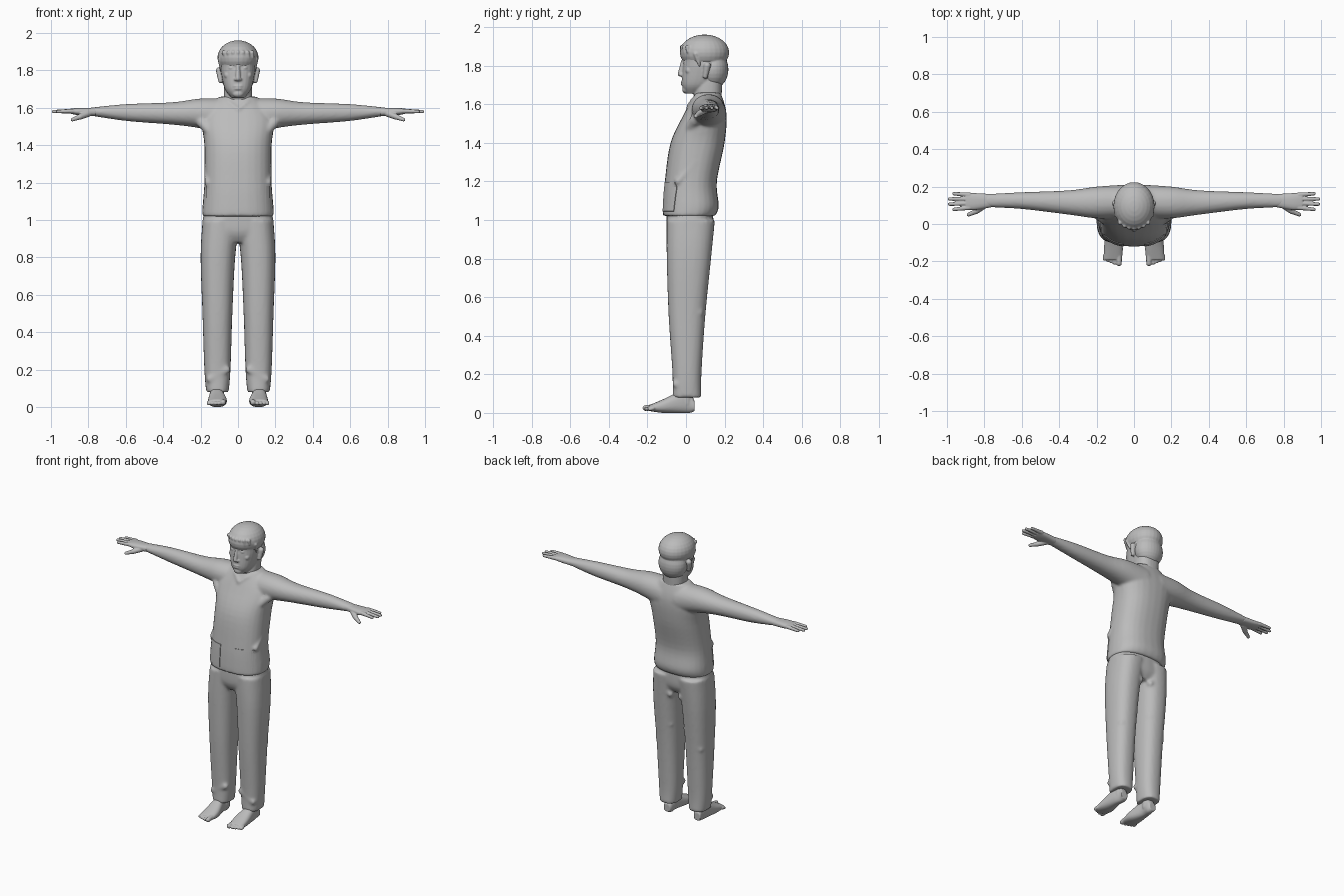
import bpy, bmesh, math
from mathutils import Vector, Matrix

if "Cube" in bpy.data.objects:
    bpy.data.objects.remove(bpy.data.objects["Cube"])

grey = bpy.data.materials.new("plain grey")
grey.use_nodes = True
COLOUR = (0.5, 0.5, 0.5, 1)
grey.diffuse_color = COLOUR
grey.node_tree.nodes["Principled BSDF"].inputs["Base Color"].default_value = COLOUR

SIDES = {"left": 1, "right": -1}
AXES = {"x": (0, 1, 2), "y": (1, 0, 2), "z": (2, 0, 1)}
SEGMENTS = 28
STEPS = 5


def spline(rows):
    """Smoothly interpolate rows of ring measurements."""
    rows = [Vector(row) for row in rows]
    rows = [rows[0], *rows, rows[-1]]
    result = []
    for before, start, end, after in zip(rows, rows[1:], rows[2:], rows[3:]):
        leave, arrive = (end - before) / 2, (after - start) / 2
        for step in range(STEPS):
            t = step / STEPS
            ease = t * t * (3 - 2 * t)
            result.append(start.lerp(end, ease) + leave * (t * (1 - t) ** 2)
                          - arrive * (t * t * (1 - t)))
    return result + [rows[-1]]


def rounded(value, power):
    return math.copysign(abs(value) ** (2 / power), value)


def add_object(name, bm):
    mesh = bpy.data.meshes.new(name)
    bm.to_mesh(mesh)
    bm.free()
    mesh.materials.append(grey)
    ob = bpy.data.objects.new(name, mesh)
    bpy.context.collection.objects.link(ob)
    return ob


class Part:
    """Collects overlapping solids and fuses them into one smooth skin."""

    def __init__(self):
        self.bm = bmesh.new()

    def loft(self, axis, rows, side=1, power=2.4):
        # each row: position along the axis, then min and max on the other two axes
        along, across, up = AXES[axis]
        loops = []
        for place, low_a, high_a, low_b, high_b in spline(rows):
            loop = []
            for i in range(SEGMENTS):
                angle = math.tau * i / SEGMENTS
                co = Vector()
                co[along] = place
                co[across] = (low_a + high_a + (high_a - low_a) * rounded(math.cos(angle), power)) / 2
                co[up] = (low_b + high_b + (high_b - low_b) * rounded(math.sin(angle), power)) / 2
                co.x *= side
                loop.append(self.bm.verts.new(co))
            loops.append(loop)
        for lower, upper in zip(loops, loops[1:]):
            for i in range(SEGMENTS):
                self.bm.faces.new((lower[i - 1], lower[i], upper[i], upper[i - 1]))
        self.bm.faces.new(loops[0])
        self.bm.faces.new(loops[-1])

    def column(self, rows):
        # upright symmetric loft: height, half width, front, back
        self.loft("z", [(height, -half, half, front, back) for height, half, front, back in rows])

    def blob(self, centre, size, side=1):
        centre = Vector(centre)
        centre.x *= side
        bmesh.ops.create_uvsphere(self.bm, u_segments=SEGMENTS, v_segments=14, radius=1,
                                  matrix=Matrix.Translation(centre) @ Matrix.Diagonal((*size, 1)))

    def limb(self, start, end, start_radius, end_radius, side=1):
        start, end = Vector(start), Vector(end)
        self.blob(start, [start_radius] * 3, side)
        self.blob(end, [end_radius] * 3, side)
        start.x *= side
        end.x *= side
        span = end - start
        turn = span.to_track_quat("Z", "Y").to_matrix().to_4x4()
        bmesh.ops.create_cone(self.bm, cap_ends=True, segments=SEGMENTS, radius1=start_radius,
                              radius2=end_radius, depth=span.length,
                              matrix=Matrix.Translation((start + end) / 2) @ turn)

    def finish(self, name, voxel, smoothing):
        bmesh.ops.recalc_face_normals(self.bm, faces=self.bm.faces)
        ob = add_object(name, self.bm)
        fuse = ob.modifiers.new("fuse", "REMESH")
        fuse.mode = "VOXEL"
        fuse.voxel_size = voxel
        fuse.use_smooth_shade = True
        soften = ob.modifiers.new("soften", "SMOOTH")
        soften.factor = 0.5
        soften.iterations = smoothing
        return ob


# Shirt with sleeves running into the arms
shirt = Part()
shirt.column([(1.02, .19, -.12, .15), (1.07, .19, -.12, .17), (1.2, .18, -.11, .16),
              (1.4, .18, -.08, .2), (1.55, .19, -.01, .21), (1.66, .1, .05, .18)])
for side in SIDES.values():
    shirt.loft("x", [(.05, .03, .21, 1.45, 1.65), (.2, .03, .2, 1.49, 1.65),
                     (.35, .05, .18, 1.51, 1.63), (.6, .08, .17, 1.53, 1.62),
                     (.8, .09, .16, 1.56, 1.6)], side, power=2.1)
    # collar edge and drape folds
    shirt.limb((.08, .08, 1.65), (.05, .04, 1.63), .01, .01, side)
    shirt.limb((.05, .04, 1.63), (0, .01, 1.59), .01, .01, side)
    shirt.limb((.16, -.04, 1.2), (.17, .05, 1.3), .02, .01, side)
    shirt.limb((.13, 0, 1.45), (.19, .05, 1.52), .02, .03, side)
shirt_object = shirt.finish("shirt_and_arms", voxel=.008, smoothing=8)

# Patch pockets wrapped on the shirt front
for label, side in SIDES.items():
    bm = bmesh.new()
    place = Matrix.Translation((.11 * side, -.3, 1.12))
    upright = Matrix.Rotation(math.pi / 2, 4, "X")
    bmesh.ops.create_grid(bm, x_segments=12, y_segments=12, size=1,
                          matrix=place @ upright @ Matrix.Diagonal((.055, .075, 1, 1)))
    pocket = add_object(label + "_pocket", bm)
    wrap = pocket.modifiers.new("wrap", "SHRINKWRAP")
    wrap.target = shirt_object
    wrap.wrap_method = "PROJECT"
    wrap.use_project_y = True
    wrap.use_positive_direction = True
    cloth = pocket.modifiers.new("cloth", "SOLIDIFY")
    cloth.thickness = .008
    cloth.offset = 0

# Trousers
trousers = Part()
trousers.column([(.88, .15, -.07, .11), (.94, .19, -.1, .14), (1.06, .18, -.1, .14)])
for side in SIDES.values():
    trousers.loft("z", [(.08, .05, .17, -.07, .08), (.2, .04, .18, -.07, .08),
                        (.5, .03, .19, -.09, .1), (.8, .015, .2, -.1, .13),
                        (1, -.01, .19, -.1, .15)], side)
    # knee, shin and seat folds
    trousers.limb((.06, .08, .64), (.16, .07, .52), .02, .02, side)
    trousers.limb((.06, -.05, .2), (.15, -.05, .15), .02, .02, side)
    trousers.limb((.04, .11, .86), (.14, .11, .95), .02, .02, side)
trousers.finish("trousers", voxel=.009, smoothing=6)

# Bare feet and hands
for label, side in SIDES.items():
    foot = Part()
    foot.loft("y", [(.045, .09, .14, .01, .06), (.02, .08, .14, 0, .1), (-.03, .08, .15, 0, .11),
                    (-.12, .06, .16, 0, .07), (-.19, .065, .16, .01, .04)], side)
    foot.limb((.11, 0, .05), (.11, .01, .2), .035, .035, side)
    foot.limb((.08, -.17, .03), (.08, -.21, .025), .015, .015, side)
    for toe in range(1, 5):
        x = .085 + .018 * toe
        foot.limb((x, -.17, .025), (x, -.215 + .007 * toe, .02), .01, .01, side)
    foot.finish(label + "_foot", voxel=.004, smoothing=3)

    hand = Part()
    hand.loft("x", [(.76, .09, .16, 1.555, 1.6), (.85, .075, .165, 1.56, 1.6),
                    (.9, .08, .165, 1.57, 1.595)], side)
    for finger in range(4):
        across = finger - 1.5
        tip = .99 - .012 * across ** 2
        hand.limb((.88, .122 + .023 * across, 1.583), (tip, .12 + .028 * across, 1.58),
                  .0125, .009, side)
    knuckle = (.845, .067, 1.552)
    hand.limb((.8, .1, 1.57), knuckle, .018, .015, side)
    hand.limb(knuckle, (.885, .05, 1.537), .014, .01, side)
    hand.finish(label + "_hand", voxel=.0035, smoothing=3)

# Head, neck and face
head = Part()
head.column([(1.655, .035, 0, .08), (1.7, .07, -.02, .15), (1.78, .09, -.018, .2),
             (1.83, .094, -.014, .2), (1.88, .098, -.02, .2), (1.93, .07, .01, .17)])
head.column([(1.55, .065, .05, .18), (1.65, .075, .04, .185), (1.75, .075, .06, .19)])
head.limb((0, -.016, 1.825), (0, -.029, 1.757), .009, .014)
for lip, half in ((1.716, .028), (1.702, .023)):
    head.blob((0, -.014, lip), (half, .013, .007))
head.blob((0, 0, 1.675), (.03, .02, .02))
for side in SIDES.values():
    # brow, eye, nostril, cheek and ear
    head.limb((.014, -.011, 1.833), (.062, .012, 1.838), .009, .008, side)
    head.blob((.036, 0, 1.813), (.015, .014, .008), side)
    head.blob((.013, -.023, 1.752), (.009, .011, .008), side)
    head.blob((.055, .016, 1.775), (.02, .02, .02), side)
    head.limb((.1, .11, 1.8), (.093, .1, 1.745), .018, .013, side)
head.finish("head", voxel=.0045, smoothing=3)

# Short hair with a ragged fringe
hair = Part()
hair.blob((0, .096, 1.868), (.11, .128, .093))
hair.blob((0, .14, 1.78), (.096, .08, .1))
for lock in range(-3, 4):
    x = .025 * lock
    y = 5 * x * x - .02
    hair.limb((x, y, 1.895), (x + .008, y, 1.862 + .008 * (lock % 2)), .013, .005)
for side in SIDES.values():
    hair.limb((.097, .05, 1.86), (.091, .07, 1.8), .012, .006, side)
hair.finish("hair", voxel=.0045, smoothing=3)
